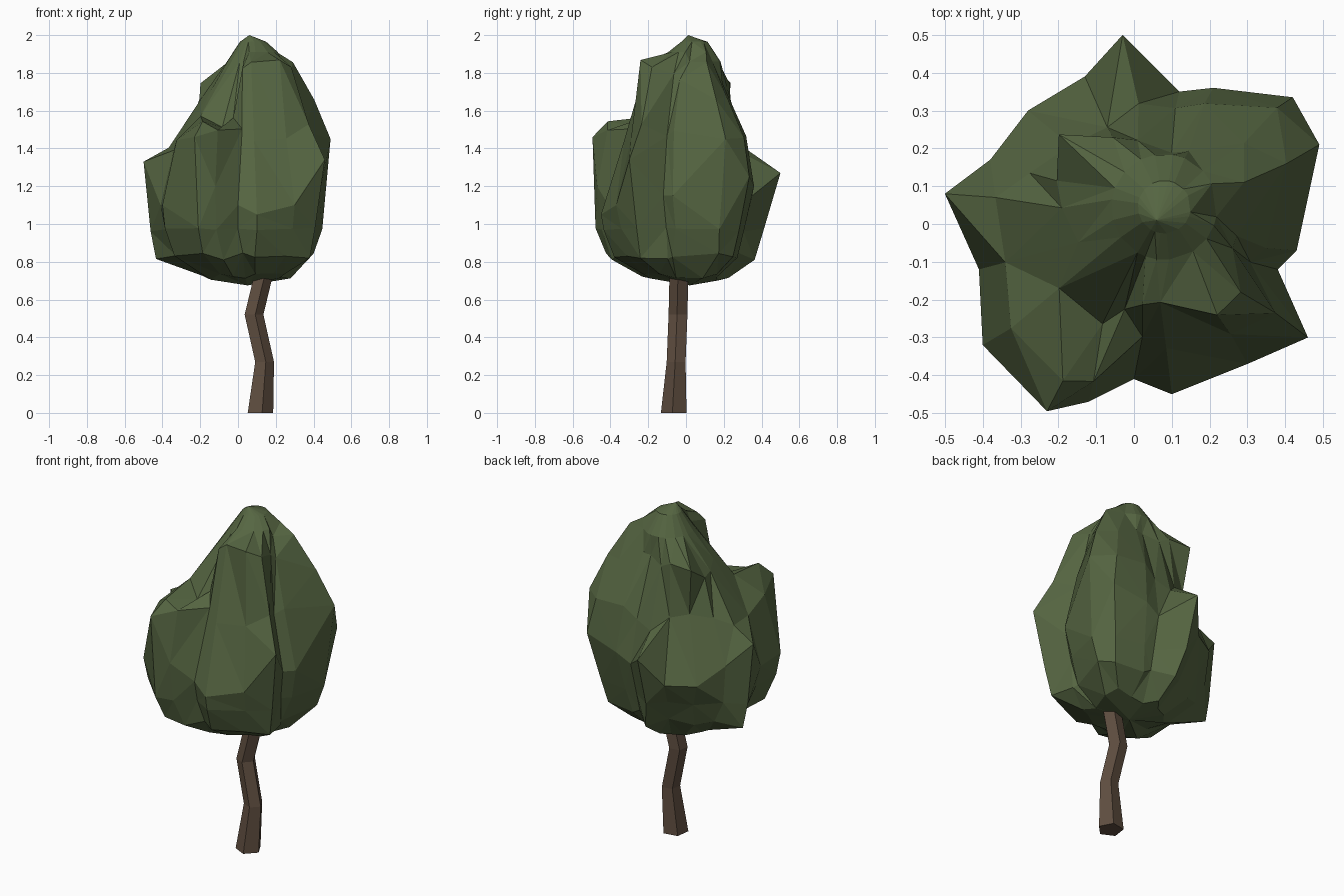
import bpy, bmesh, math, random
from mathutils import Vector

if "Cube" in bpy.data.objects:
    bpy.data.objects.remove(bpy.data.objects["Cube"])

random.seed(4)


def material(name, rgb):
    m = bpy.data.materials.new(name)
    m.diffuse_color = (*rgb, 1)
    m.use_nodes = True
    m.node_tree.nodes["Principled BSDF"].inputs["Base Color"].default_value = m.diffuse_color
    return m


def finish(name, bm, mat):
    bmesh.ops.recalc_face_normals(bm, faces=bm.faces[:])
    me = bpy.data.meshes.new(name)
    bm.to_mesh(me)
    bm.free()
    me.materials.append(mat)
    ob = bpy.data.objects.new(name, me)
    bpy.context.collection.objects.link(ob)
    return ob


def bridge(bm, rings):
    """Join successive rings of vertices with quads."""
    n = len(rings[0])
    for a, b in zip(rings, rings[1:]):
        for i in range(n):
            j = (i + 1) % n
            bm.faces.new((a[i], a[j], b[j], b[i]))


bark = material("bark brown", (0.115, 0.076, 0.051))
leaf = material("leaf green", (0.092, 0.132, 0.054))

# Trunk: crooked tapering five-sided stem (x, y, z, radius)
bm = bmesh.new()
rings = []
for x, y, z, r in [(0.115, -0.062, 0, 0.072), (0.138, -0.05, 0.27, 0.053),
                   (0.082, -0.04, 0.52, 0.053), (0.135, -0.035, 0.74, 0.053),
                   (0.15, -0.03, 0.95, 0.04)]:
    rings.append([bm.verts.new((x + r * math.cos(a), y + r * math.sin(a), z))
                  for a in [math.radians(-80 + 72 * k) for k in range(5)]])
bridge(bm, rings)
bm.faces.new(rings[0])
bm.faces.new(rings[-1])
finish("trunk", bm, bark)

# Crown: spokes around a vertical axis. Each one has its widest point (x, y, z),
# then a ledge and a shoulder as (fraction of reach, height)
SPOKES = [
    (0.43, -0.07, 1.15, 0.80, 1.50, 0.55, 1.76),
    (0.49, 0.21, 1.45, 0.80, 1.65, 0.52, 1.86),
    (0.42, 0.335, 1.25, 0.91, 1.46, 0.64, 1.68),
    (0.21, 0.36, 1.20, 0.90, 1.46, 0.55, 1.75),
    (0.12, 0.35, 1.15, 0.85, 1.40, 0.55, 1.75),
    (-0.03, 0.50, 1.27, 0.64, 1.37, 0.46, 1.72),
    (-0.13, 0.39, 1.10, 0.66, 1.45, 0.60, 1.74),
    (-0.28, 0.30, 1.10, 0.70, 1.46, 0.77, 1.74),
    (-0.38, 0.17, 1.20, 0.77, 1.45, 0.62, 1.67),
    (-0.50, 0.08, 1.33, 0.77, 1.41, 0.43, 1.68),
    (-0.41, -0.12, 1.10, 0.85, 1.40, 0.42, 1.70),
    (-0.40, -0.32, 1.10, 0.85, 1.45, 0.56, 1.58),
    (-0.23, -0.495, 1.46, 0.85, 1.55, 0.52, 1.52),
    (-0.12, -0.47, 1.20, 0.90, 1.50, 0.50, 1.56),
    (0.00, -0.41, 1.10, 0.72, 1.50, 0.50, 1.83),
    (0.10, -0.45, 1.05, 0.72, 1.45, 0.48, 1.85),
    (0.30, -0.37, 1.10, 0.80, 1.45, 0.64, 1.86),
    (0.46, -0.30, 1.34, 0.77, 1.53, 0.58, 1.83),
    (0.38, -0.12, 1.15, 0.80, 1.47, 0.60, 1.79),
]
AXIS = Vector((0.06, 0.0))
CAP = Vector((0.08, 0.045))
bm = bmesh.new()
spokes = []
for x, y, z, f1, z1, f2, z2 in SPOKES:
    reach = Vector((x, y)) - AXIS
    waist = 0.84 if y > 0.25 else 0.88 if x > 0.4 else 0.95
    profile = [(0.48, 0.72, 0.02), (waist - 0.1, 0.83, 0.02), (waist, 0.97, 0.01),
               (1, z, 0), (f1, z1, 0.01), (f2, z2, 0.01)]
    verts = []
    for f, h, j in profile:
        p = AXIS + reach * f
        verts.append(bm.verts.new((p.x + random.uniform(-j, j),
                                   p.y + random.uniform(-j, j),
                                   h + random.uniform(-j, j))))
    # steep neck and small cap ring around the tip
    out = reach.normalized()
    neck = CAP + out * 0.14
    neck_z = 1.86 if z2 < 1.78 else 1.91
    tip_ring = CAP + out * 0.07
    verts.append(bm.verts.new((neck.x, neck.y, neck_z)))
    verts.append(bm.verts.new((tip_ring.x, tip_ring.y, 1.965)))
    spokes.append(verts)
rings = list(zip(*spokes))
bridge(bm, rings)
base = bm.verts.new((0.05, 0.02, 0.675))
tip = bm.verts.new((0.06, 0.01, 2.0))
n = len(spokes)
for i in range(n):
    j = (i + 1) % n
    bm.faces.new((base, rings[0][j], rings[0][i]))
    bm.faces.new((rings[-1][i], rings[-1][j], tip))
bmesh.ops.triangulate(bm, faces=bm.faces[:], quad_method='SHORT_EDGE')
finish("crown", bm, leaf)
